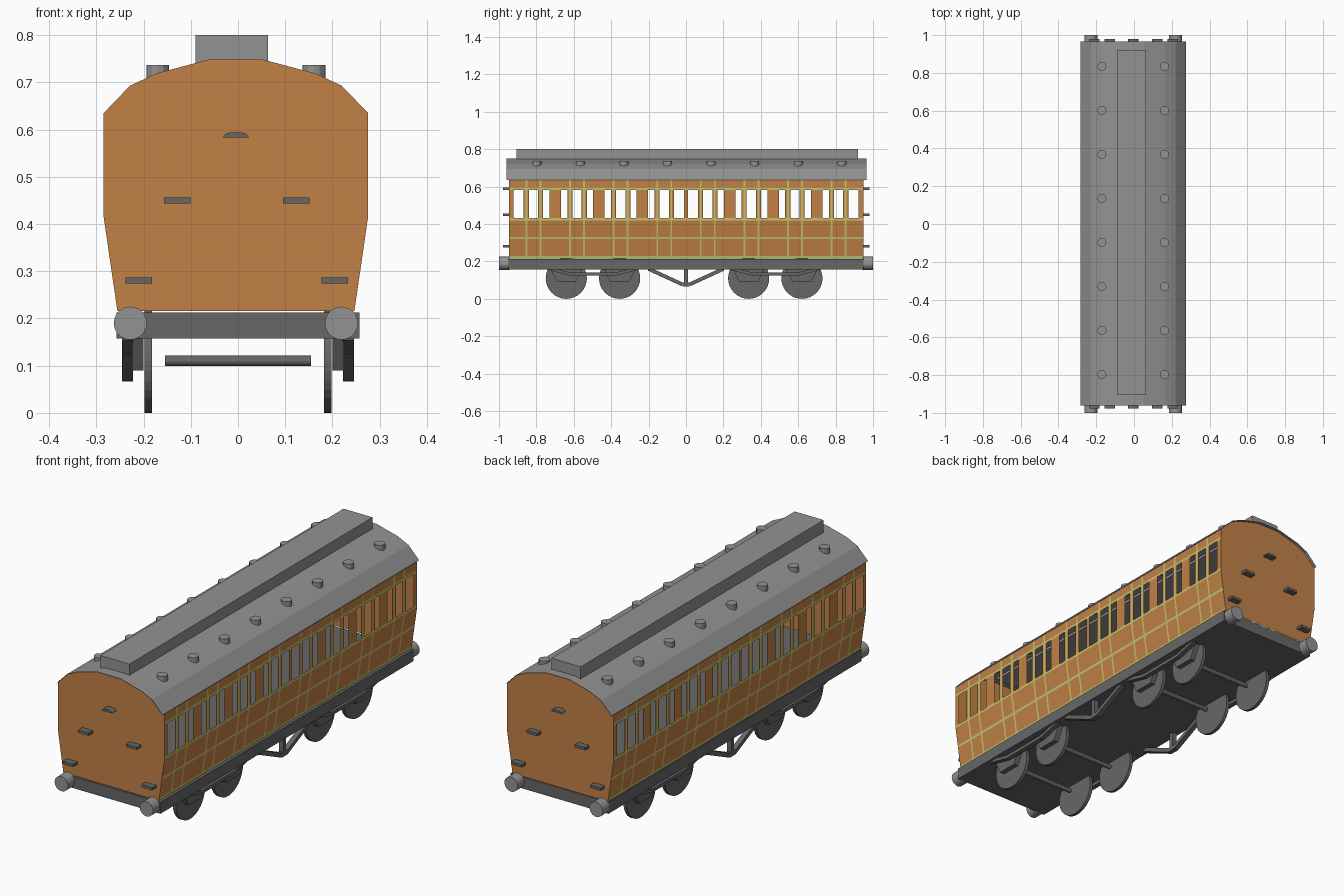
import bpy, bmesh, math
from mathutils import Vector, Matrix

if "Cube" in bpy.data.objects:
    bpy.data.objects.remove(bpy.data.objects["Cube"])

CX = -0.0045          # the body sits a hair left of centre


def material(name, rgb):
    m = bpy.data.materials.new(name)
    m.diffuse_color = (*rgb, 1)
    m.use_nodes = True
    m.node_tree.nodes["Principled BSDF"].inputs["Base Color"].default_value = m.diffuse_color
    return m


TEAK = material("teak orange", (0.54, 0.22, 0.062))
LINING = material("pale yellow lining", (0.56, 0.53, 0.15))
LIGHT = material("light grey", (0.29, 0.29, 0.29))
DARK = material("dark grey", (0.135, 0.135, 0.135))


def finish(name, bm, *mats, closed=True):
    if closed:
        bmesh.ops.recalc_face_normals(bm, faces=bm.faces)
    me = bpy.data.meshes.new(name)
    bm.to_mesh(me)
    bm.free()
    ob = bpy.data.objects.new(name, me)
    for m in mats:
        me.materials.append(m)
    bpy.context.collection.objects.link(ob)
    return ob


def add_box(bm, x0, x1, y0, y1, z0, z1):
    mat = Matrix.Translation(((x0 + x1) / 2, (y0 + y1) / 2, (z0 + z1) / 2)) @ \
        Matrix.Diagonal((x1 - x0, y1 - y0, z1 - z0, 1))
    bmesh.ops.create_cube(bm, size=1, matrix=mat)


def add_cyl(bm, centre, r, depth, axis, seg):
    rot = {'X': Matrix.Rotation(math.pi / 2, 4, 'Y'),
           'Y': Matrix.Rotation(math.pi / 2, 4, 'X'), 'Z': Matrix()}[axis]
    bmesh.ops.create_cone(bm, cap_ends=True, segments=seg, radius1=r, radius2=r,
                          depth=depth, matrix=Matrix.Translation(centre) @ rot)


def add_prism(bm, a, b):
    """Closed solid between two matching loops of points."""
    va, vb = [bm.verts.new(p) for p in a], [bm.verts.new(p) for p in b]
    n = len(va)
    bm.faces.new(va)
    bm.faces.new(vb[::-1])
    for i in range(n):
        bm.faces.new((va[i], vb[i], vb[(i + 1) % n], va[(i + 1) % n]))


def add_side_prism(bm, yz, x0, x1):
    add_prism(bm, [(x0, y, z) for y, z in yz], [(x1, y, z) for y, z in yz])


def add_strut(bm, p, q, t, x0, x1):
    """Flat bar from p to q in the side plane."""
    d = Vector((q[0] - p[0], q[1] - p[1])).normalized() * t / 2
    add_side_prism(bm, [(p[0] - d.y, p[1] + d.x), (q[0] - d.y, q[1] + d.x),
                        (q[0] + d.y, q[1] - d.x), (p[0] + d.y, p[1] - d.x)], x0, x1)


# Body cross-section (half widths and heights)
WALL = [(0.251, 0.216), (0.28, 0.415), (0.28, 0.635)]
ROOF = [(0.28, 0.635), (0.224, 0.693), (0.168, 0.719), (0.058, 0.748)]


def half_width(z):
    t = min(1, (z - 0.216) / (0.415 - 0.216))
    return 0.251 + 0.029 * t


# Side walls: a grid of panels with lining bands and open windows
Y0, Y1 = -0.946, 0.95
doors = [(i - 3.5) * 0.233 for i in range(8)]
z_lines = [(0.216, 0.228), (0.319, 0.331), (0.419, 0.431), (0.583, 0.595)]
y_lines = [(d + s * 0.0375 - 0.005, d + s * 0.0375 + 0.005) for d in doors for s in (-1, 1)]
windows = []
for i, d in enumerate(doors):
    windows.append((d - 0.025, d + 0.025))
    left = 0.107 if i in (0, 4) else 0.086      # wide panes at the ends and centre
    right = 0.107 if i in (3, 7) else 0.086
    windows += [(d - left, d - 0.052), (d + 0.052, d + right)]


def inside(v, spans):
    return any(a < v < b for a, b in spans)


def cuts(lo, hi, *groups):
    return sorted({lo, hi} | {round(v, 5) for g in groups for s in g for v in s})


ys = cuts(Y0, Y1, y_lines, windows)
zs = cuts(0.216, 0.635, z_lines, [(0.415, 0.431)])
for s, label in ((-1, "left"), (1, "right")):
    bm = bmesh.new()
    grid = [[bm.verts.new((CX + s * half_width(z), y, z)) for z in zs] for y in ys]
    for i in range(len(ys) - 1):
        for j in range(len(zs) - 1):
            y, z = (ys[i] + ys[i + 1]) / 2, (zs[j] + zs[j + 1]) / 2
            if 0.431 < z < 0.583 and inside(y, windows):
                continue
            q = [grid[i][j], grid[i + 1][j], grid[i + 1][j + 1], grid[i][j + 1]]
            f = bm.faces.new(q if s > 0 else q[::-1])
            f.material_index = int(inside(z, z_lines) or inside(y, y_lines))
    finish(label + "_side_wall", bm, TEAK, LINING, closed=False)

# End walls
outline = [(w, z) for w, z in WALL + ROOF[1:]]
outline += [(-w, z) for w, z in outline[::-1]]
for y, label in ((Y0, "front"), (Y1, "back")):
    bm = bmesh.new()
    vs = [bm.verts.new((CX + x, y, z)) for x, z in outline]
    f = bm.faces.new(vs)
    f.normal_update()
    if f.normal.y * y < 0:
        f.normal_flip()
    finish(label + "_end_wall", bm, TEAK, closed=False)

# Roof shell
bm = bmesh.new()
arc = ROOF + [(-w, z) for w, z in ROOF[::-1]]
fr = [bm.verts.new((CX + x, -0.96, z + 0.001)) for x, z in arc]
bk = [bm.verts.new((CX + x, 0.965, z + 0.001)) for x, z in arc]
for i in range(len(arc) - 1):
    f = bm.faces.new((fr[i], bk[i], bk[i + 1], fr[i + 1]))
    f.normal_update()
    if f.normal.z < 0:
        f.normal_flip()
finish("roof", bm, LIGHT, closed=False)

# Raised roof box
bm = bmesh.new()
add_box(bm, -0.09, 0.063, -0.905, 0.92, 0.735, 0.80)
finish("roof_box", bm, LIGHT)

# Roof vents
bm = bmesh.new()
for d in doors:
    for x in (-0.17, 0.161):
        add_cyl(bm, (x, d + 0.018, 0.718), 0.024, 0.038, 'Z', 12)
finish("roof_vents", bm, LIGHT)

# Steps and lamp bracket on both ends
bm = bmesh.new()
for y0, y1 in ((-0.978, Y0), (Y1, 0.98)):
    for x, z in ((0.126, 0.45), (0.2075, 0.28)):
        for s in (-1, 1):
            cx = CX / 2 + s * x
            add_box(bm, cx - 0.028, cx + 0.028, y0, y1, z - 0.0065, z + 0.0065)
    lamp = [(-0.028, 0.583), (0.028, 0.583), (0.022, 0.591), (0.013, 0.594),
            (-0.013, 0.594), (-0.022, 0.591)]
    add_prism(bm, [(CX + x, y0, z) for x, z in lamp], [(CX + x, y1, z) for x, z in lamp])
finish("end_steps", bm, DARK)

# Underframe
bm = bmesh.new()
add_box(bm, -0.257, 0.257, -0.95, 0.95, 0.158, 0.213)
finish("underframe", bm, DARK)

# Buffers
bm = bmesh.new()
for s in (-1, 1):
    for e in (-1, 1):
        add_cyl(bm, (CX + s * 0.2235, e * 0.972, 0.19), 0.035, 0.056, 'Y', 24)
finish("buffers", bm, LIGHT)

# Wheels and axles
wheel_ys = (-0.64, -0.355, 0.335, 0.62)
bm = bmesh.new()
for y in wheel_ys:
    for s in (-1, 1):
        add_cyl(bm, (s * 0.19, y, 0.11), 0.11, 0.016, 'X', 32)
finish("wheels", bm, DARK)
bm = bmesh.new()
for y in wheel_ys:
    add_cyl(bm, (0, y, 0.11), 0.011, 0.31, 'X', 12)
finish("axles", bm, DARK)

# Wheel guards with axle boxes and linking bars
bm = bmesh.new()
for s in (-1, 1):
    x0, x1 = s * 0.2, s * 0.224
    for y in wheel_ys:
        add_side_prism(bm, [(y - 0.085, 0.16), (y + 0.085, 0.16),
                            (y + 0.05, 0.09), (y - 0.05, 0.09)], x0, x1)
    for c in (-0.4975, 0.4775):
        path = [(c - 0.24, 0.162), (c - 0.12, 0.132), (c + 0.12, 0.132), (c + 0.24, 0.162)]
        for p, q in zip(path, path[1:]):
            add_strut(bm, p, q, 0.016, s * 0.222, s * 0.246)
finish("wheel_frames", bm, DARK)

# Middle truss on each side
bm = bmesh.new()
for s in (-1, 1):
    x0, x1 = s * 0.222, s * 0.246
    path = [(-0.2, 0.16), (-0.02, 0.077), (0.02, 0.077), (0.2, 0.16)]
    for p, q in zip(path, path[1:]):
        add_strut(bm, p, q, 0.02, x0, x1)
    add_strut(bm, (0, 0.16), (0, 0.08), 0.02, x0, x1)
finish("side_truss", bm, DARK)
